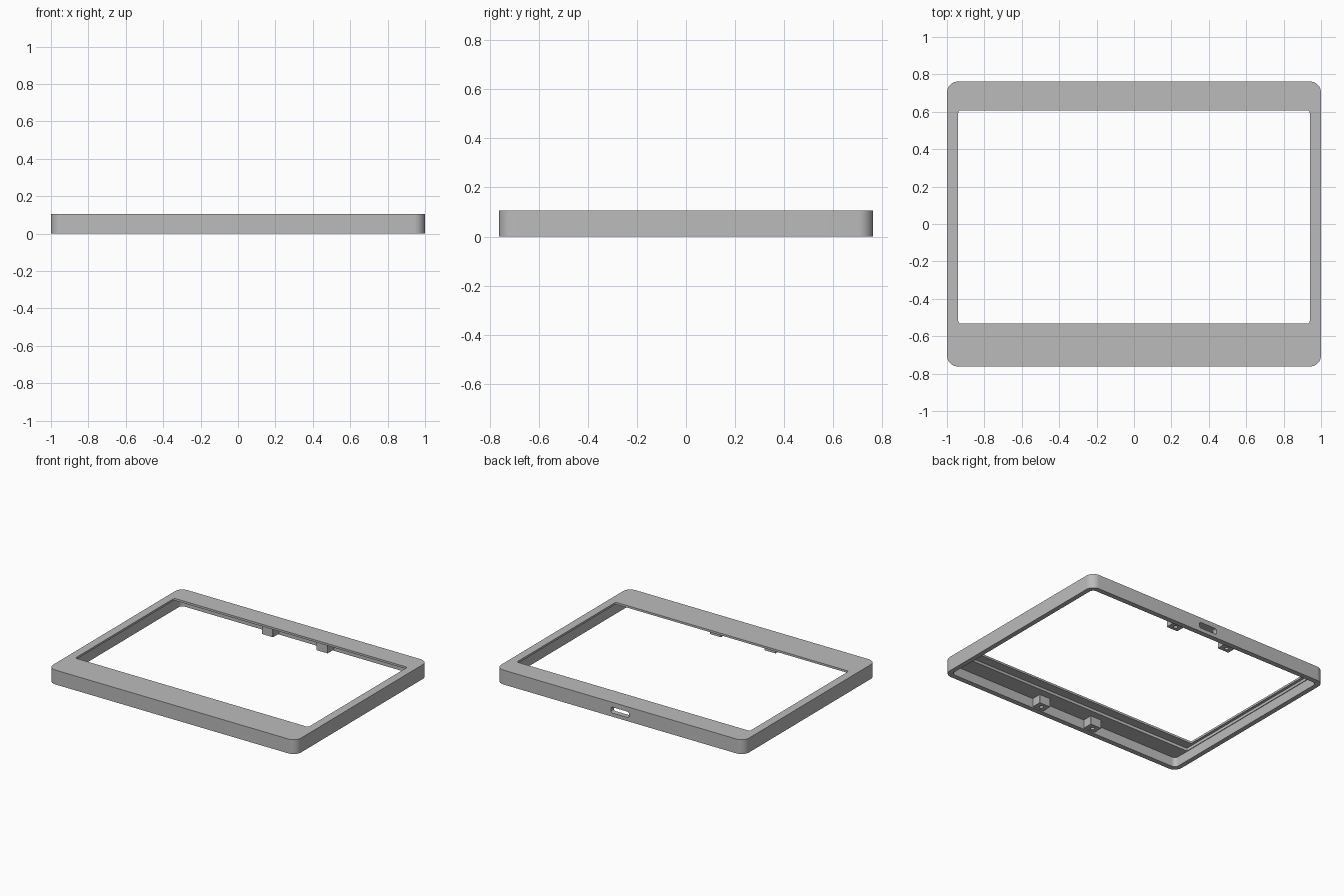
import bpy
import bmesh
import math
from mathutils import Matrix

old = bpy.data.objects.get("Cube")
if old:
    bpy.data.objects.remove(old, do_unlink=True)

grey = bpy.data.materials.new("plain grey")
grey.use_nodes = True
GREY = (0.5, 0.5, 0.5, 1)
grey.diffuse_color = GREY
grey.node_tree.nodes["Principled BSDF"].inputs["Base Color"].default_value = GREY


def rounded_block(name, x0, x1, y0, y1, z0, z1, radius, steps=8):
    """Upright block with rounded vertical corners."""
    bm = bmesh.new()
    centres = [(x1 - radius, y1 - radius), (x0 + radius, y1 - radius),
               (x0 + radius, y0 + radius), (x1 - radius, y0 + radius)]
    ring = []
    for i, (cx, cy) in enumerate(centres):
        for k in range(steps + 1):
            a = math.pi / 2 * (i + k / steps)
            ring.append(bm.verts.new((cx + radius * math.cos(a),
                                      cy + radius * math.sin(a), z0)))
    base = bm.faces.new(ring)
    top = bmesh.ops.extrude_face_region(bm, geom=[base])["geom"]
    moved = [v for v in top if isinstance(v, bmesh.types.BMVert)]
    bmesh.ops.translate(bm, verts=moved, vec=(0, 0, z1 - z0))
    bmesh.ops.recalc_face_normals(bm, faces=bm.faces)
    return finish(bm, name)


def finish(bm, name):
    mesh = bpy.data.meshes.new(name)
    bm.to_mesh(mesh)
    bm.free()
    mesh.materials.append(grey)
    obj = bpy.data.objects.new(name, mesh)
    bpy.context.collection.objects.link(obj)
    return obj


def activate(obj):
    bpy.ops.object.select_all(action='DESELECT')
    obj.select_set(True)
    bpy.context.view_layer.objects.active = obj


def cut(obj, cutter):
    """Subtract the cutter, then discard it."""
    cutter.hide_render = True
    mod = obj.modifiers.new("cut", 'BOOLEAN')
    mod.operation = 'DIFFERENCE'
    mod.solver = 'EXACT'
    mod.object = cutter
    activate(obj)
    bpy.ops.object.modifier_apply(modifier=mod.name)
    bpy.data.objects.remove(cutter, do_unlink=True)


def smooth(obj):
    activate(obj)
    bpy.ops.object.shade_smooth_by_angle(angle=math.radians(30))


# Bezel shell: outer body, hollow underside, screen recess and window
HEIGHT = 0.105
frame = rounded_block("bezel_frame", -1, 1, -0.762, 0.762, 0, HEIGHT, 0.06)
cut(frame, rounded_block("cavity", -0.965, 0.965, -0.725, 0.725, -0.05, 0.07, 0.03))
cut(frame, rounded_block("screen_recess", -0.96, 0.96, -0.6, 0.65, 0.03, 0.09, 0.005, 3))
cut(frame, rounded_block("window", -0.94, 0.94, -0.533, 0.608, 0.02, 0.2, 0.015, 4))

# Cable slot through the back wall
slot = rounded_block("cable_slot", -0.073, 0.073, -0.021, 0.021, -0.04, 0.04, 0.012, 4)
slot.data.transform(Matrix.Translation((0, 0.745, 0.048))
                    @ Matrix.Rotation(math.pi / 2, 4, 'X'))
cut(frame, slot)
smooth(frame)

# Four screw posts with pilot holes, against the front and back walls
for side, sy in (("front", -1), ("back", 1)):
    for hand, sx in (("right", -1), ("left", 1)):
        x, y = 0.22 * sx, 0.69 * sy
        post = rounded_block(f"{side}_{hand}_screw_post", x - 0.045, x + 0.045,
                             y - 0.037, y + 0.037, 0.008, 0.08, 0.002, 1)
        cut(post, rounded_block("pilot_hole", x - 0.014, x + 0.014,
                                y - 0.014, y + 0.014, -0.02, 0.055, 0.0139, 4))
        smooth(post)
